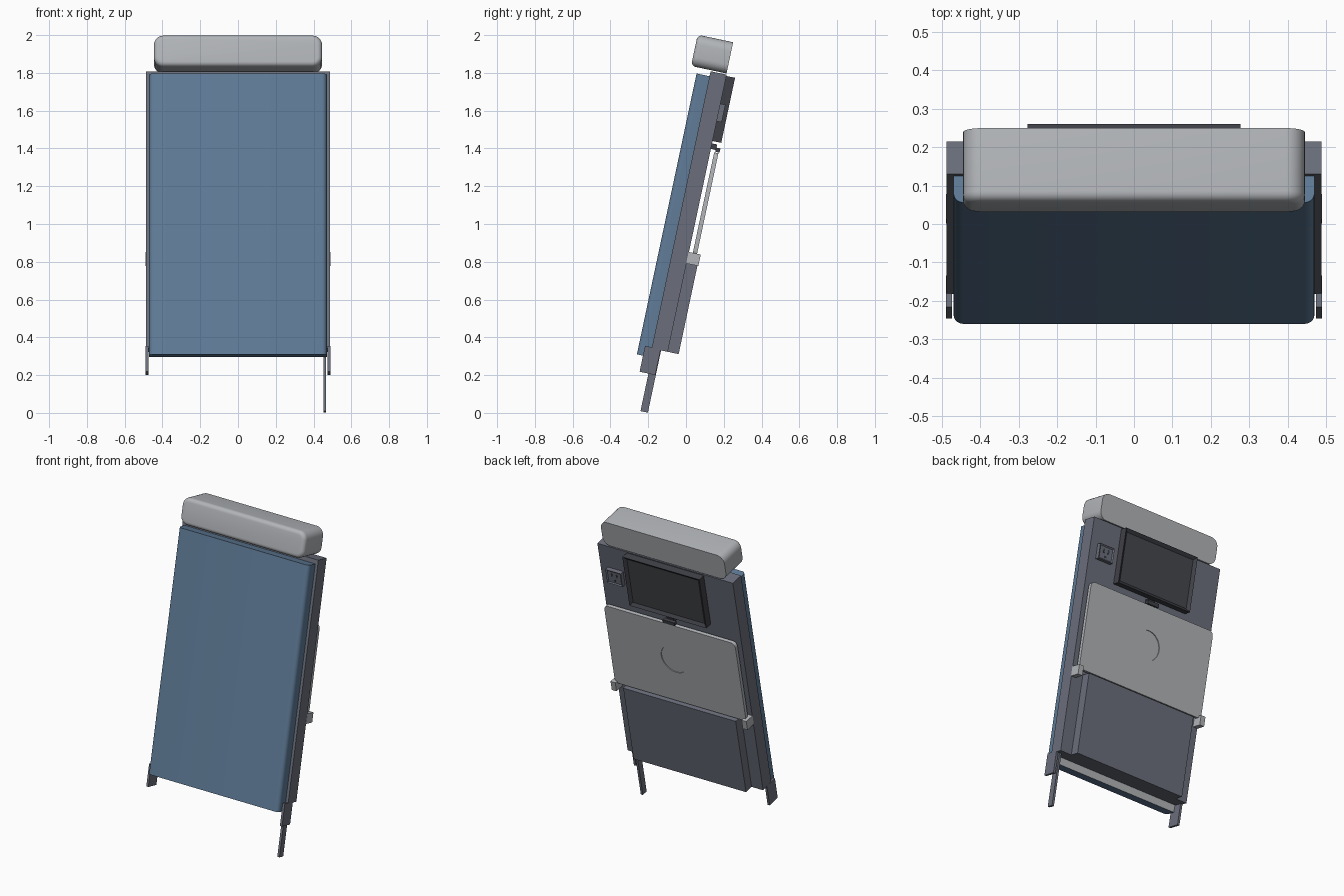
import bpy, bmesh, math
from mathutils import Matrix

if "Cube" in bpy.data.objects:
    bpy.data.objects.remove(bpy.data.objects["Cube"])

# Everything is built upright (x across, y depth, z along the back), then reclined
RECLINE = Matrix.Translation((0, -0.26, 0.31)) @ Matrix.Rotation(math.radians(-12), 4, 'X')


def material(name, hex_code):
    def lin(c):
        return c / 12.92 if c <= 0.04045 else ((c + 0.055) / 1.055) ** 2.4
    m = bpy.data.materials.new(name)
    rgb = [lin(int(hex_code[i:i + 2], 16) / 255) for i in (0, 2, 4)]
    m.diffuse_color = (*rgb, 1)
    m.use_nodes = True
    m.node_tree.nodes["Principled BSDF"].inputs["Base Color"].default_value = m.diffuse_color
    return m


BLUE = material("cushion_blue", "5F7B97")
LIGHT = material("light_grey", "B2B5B9")
SLATE = material("slate_grey", "6B6F7B")
DARK = material("dark_grey", "404148")
SCREEN = material("screen_grey", "46474C")


def box_bm(x, y, z):
    """Box from (min, max) pairs."""
    bm = bmesh.new()
    bmesh.ops.create_cube(bm, size=1)
    for v in bm.verts:
        for i, (a, b) in enumerate((x, y, z)):
            v.co[i] = a if v.co[i] < 0 else b
    return bm


def bevel(bm, test, radius, segments=5):
    """Round the edges whose two end points pass the test."""
    edges = [e for e in bm.edges if test(e.verts[0].co, e.verts[1].co)]
    bmesh.ops.bevel(bm, geom=edges, offset=radius, segments=segments,
                    profile=0.5, affect='EDGES', clamp_overlap=True)


def finish(name, bm, mats, smooth=False):
    bmesh.ops.recalc_face_normals(bm, faces=bm.faces)
    bm.transform(RECLINE)
    me = bpy.data.meshes.new(name)
    bm.to_mesh(me)
    bm.free()
    ob = bpy.data.objects.new(name, me)
    bpy.context.collection.objects.link(ob)
    for m in mats:
        me.materials.append(m)
    if smooth:
        shade(ob)
    return ob


def activate(ob):
    bpy.ops.object.select_all(action='DESELECT')
    ob.select_set(True)
    bpy.context.view_layer.objects.active = ob


def shade(ob):
    activate(ob)
    bpy.ops.object.shade_smooth_by_angle(angle=math.radians(30))


def box(name, mat, x, y, z):
    return finish(name, box_bm(x, y, z), [mat])


def drill(ob, centre, radius, depth, axis, mat):
    """Cut a round hole along the x or y axis."""
    bm = bmesh.new()
    bmesh.ops.create_cone(bm, cap_ends=True, segments=32, radius1=radius,
                          radius2=radius, depth=depth)
    bm.transform(Matrix.Translation(centre) @ Matrix.Rotation(math.pi / 2, 4, axis))
    cutter = finish("hole_cutter", bm, [mat])
    cutter.hide_render = True
    mod = ob.modifiers.new("hole", 'BOOLEAN')
    mod.operation = 'DIFFERENCE'
    mod.solver = 'EXACT'
    mod.object = cutter
    activate(ob)
    bpy.ops.object.modifier_apply(modifier=mod.name)
    bpy.data.objects.remove(cutter)


def along_y(a, b):
    return abs(a.y - b.y) > 1e-4


# Back cushion: rounded long front edges, light backing
bm = box_bm((-0.47, 0.47), (0, 0.07), (0, 1.52))
bevel(bm, lambda a, b: max(a.y, b.y) < 1e-4 and abs(a.z - b.z) > 1, 0.025)
bm.normal_update()
for f in bm.faces:
    f.material_index = 1 if f.normal.y > 0.9 else 0
finish("back_cushion", bm, [BLUE, LIGHT], True)

# Headrest: rounded corners and soft front rim
bm = box_bm((-0.445, 0.445), (-0.037, 0.155), (1.553, 1.722))
bevel(bm, along_y, 0.05, 6)
bevel(bm, lambda a, b: max(a.y, b.y) < -0.036, 0.025)
finish("headrest", bm, [LIGHT], True)

# Shell and lower pocket
box("back_shell", SLATE, (-0.488, 0.488), (0.07, 0.157), (0.047, 1.547))
box("lower_pocket", SLATE, (-0.405, 0.405), (0.15, 0.216), (0.047, 0.56))

# Mounting brackets and table clips on both sides
for side, label in ((-1, "left"), (1, "right")):
    xs = sorted((side * 0.474, side * 0.489))
    ob = box(label + "_bracket", SLATE, xs, (0.033, 0.118), (-0.087, 0.053))
    drill(ob, (side * 0.48, 0.071, -0.046), 0.013, 0.1, 'Y', SLATE)
    xs = sorted((side * 0.455, side * 0.489))
    box(label + "_table_clip", LIGHT, xs, (0.155, 0.221), (0.525, 0.587))

# Single long recline lever on the right
ob = box("recline_lever", SLATE, (0.452, 0.467), (0.081, 0.121), (-0.290, 0.06))
drill(ob, (0.46, 0.101, -0.268), 0.010, 0.1, 'Y', SLATE)

# Folding table with a round cup recess
bm = box_bm((-0.472, 0.472), (0.178, 0.201), (0.572, 1.131))
bevel(bm, along_y, 0.03, 5)
ob = finish("folding_table", bm, [LIGHT])
drill(ob, (0, 0.201, 0.88), 0.095, 0.01, 'X', LIGHT)
shade(ob)

# Table latch: base and turning tab
box("latch_base", DARK, (-0.025, 0.025), (0.155, 0.185), (1.145, 1.175))
box("latch_tab", DARK, (-0.042, 0.042), (0.183, 0.206), (1.135, 1.158))

# Monitor: sunk screen inside a frame
bm = box_bm((-0.277, 0.277), (0.155, 0.204), (1.188, 1.54))
bm.normal_update()
face = max(bm.faces, key=lambda f: f.normal.y)
bmesh.ops.inset_region(bm, faces=[face], thickness=0.028, depth=0)
bmesh.ops.translate(bm, verts=face.verts, vec=(0, -0.015, 0))
face.material_index = 1
finish("monitor", bm, [DARK, SCREEN])

# Power socket: framed block with slots
bm = box_bm((0.325, 0.435), (0.155, 0.184), (1.295, 1.39))
bm.normal_update()
face = max(bm.faces, key=lambda f: f.normal.y)
bmesh.ops.inset_region(bm, faces=[face], thickness=0.012, depth=0)
bmesh.ops.translate(bm, verts=face.verts, vec=(0, -0.006, 0))
finish("power_socket", bm, [SLATE])
for i, x in enumerate((0.362, 0.398)):
    box("socket_slot_%d" % (i + 1), DARK, (x - 0.005, x + 0.005),
        (0.176, 0.180), (1.343, 1.368))
box("socket_ground_slot", DARK, (0.373, 0.387), (0.176, 0.180), (1.314, 1.326))
